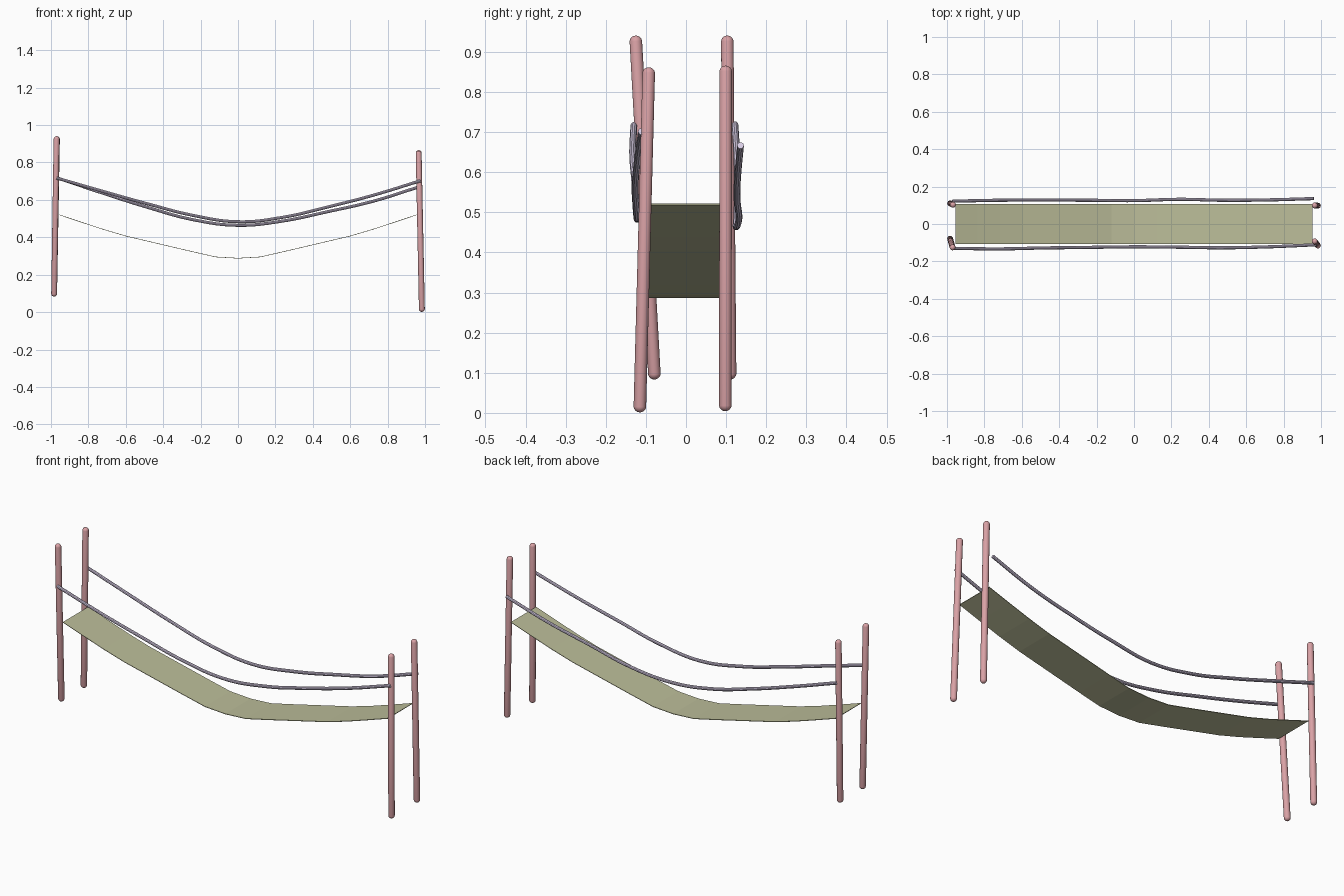
import bpy, bmesh
from mathutils import Vector

if "Cube" in bpy.data.objects:
    bpy.data.objects.remove(bpy.data.objects["Cube"])


def material(name, rgb):
    m = bpy.data.materials.new(name)
    m.diffuse_color = (*rgb, 1)
    m.use_nodes = True
    m.node_tree.nodes["Principled BSDF"].inputs["Base Color"].default_value = m.diffuse_color
    return m


POST = material("post_red", (0.70, 0.36, 0.38))
DECK = material("deck_olive", (0.50, 0.51, 0.32))
ROPE = material("rope_lilac", (0.72, 0.64, 0.82))


def link(name, bm, mat, smooth):
    me = bpy.data.meshes.new(name)
    bmesh.ops.recalc_face_normals(bm, faces=bm.faces)
    for f in bm.faces:
        f.smooth = smooth
    bm.to_mesh(me)
    bm.free()
    me.materials.append(mat)
    ob = bpy.data.objects.new(name, me)
    bpy.context.collection.objects.link(ob)
    return ob


# Leaning round-ended posts: a sphere stretched between two end centres
def post(name, bottom, top, r=0.0158):
    a, b = Vector(bottom), Vector(top)
    bm = bmesh.new()
    bmesh.ops.create_uvsphere(bm, u_segments=20, v_segments=11, radius=r)
    half = (b - a).length / 2
    for v in bm.verts:
        v.co.z += half if v.co.z > 0 else -half
    ob = link(name, bm, POST, True)
    ob.location = (a + b) / 2
    ob.rotation_mode = 'QUATERNION'
    ob.rotation_quaternion = (b - a).to_track_quat('Z', 'Y')


post("post_right_front", (0.983, -0.115, 0.017), (0.966, -0.093, 0.846))
post("post_right_back", (0.983, 0.098, 0.020), (0.966, 0.099, 0.850))
post("post_left_front", (-0.983, -0.079, 0.099), (-0.970, -0.125, 0.925))
post("post_left_back", (-0.983, 0.110, 0.099), (-0.968, 0.103, 0.925))

# Sagging deck of flat planks, symmetric half profile at plank spacing
SAG = [0.288, 0.295, 0.322, 0.350, 0.378, 0.406, 0.441, 0.480, 0.520]
STEP = 0.955 / 8
bm = bmesh.new()
rows = []
for i in range(-8, 9):
    z = SAG[abs(i)]
    rows.append([bm.verts.new((i * STEP, y, z + dz))
                 for y, dz in ((-0.106, -0.0015), (0.106, -0.0015),
                               (0.106, 0.0015), (-0.106, 0.0015))])
for r0, r1 in zip(rows, rows[1:]):
    for k in range(4):
        j = (k + 1) % 4
        bm.faces.new((r0[k], r0[j], r1[j], r1[k]))
bm.faces.new(rows[0])
bm.faces.new(rows[-1])
link("deck", bm, DECK, False)


# Handrail ropes following smooth sagging paths
def rope(name, pts, r=0.0085):
    cu = bpy.data.curves.new(name, 'CURVE')
    cu.dimensions = '3D'
    cu.bevel_depth = r
    cu.bevel_resolution = 3
    cu.use_fill_caps = True
    cu.resolution_u = 8
    sp = cu.splines.new('BEZIER')
    sp.bezier_points.add(len(pts) - 1)
    for bp, p in zip(sp.bezier_points, pts):
        bp.co = p
        bp.handle_left_type = bp.handle_right_type = 'AUTO'
    cu.materials.append(ROPE)
    ob = bpy.data.objects.new(name, cu)
    bpy.context.collection.objects.link(ob)
    bpy.context.view_layer.objects.active = ob
    ob.select_set(True)
    bpy.ops.object.convert(target='MESH')
    bpy.ops.object.shade_smooth_by_angle()
    ob.select_set(False)


rope("rope_front", [(-0.97, -0.130, 0.717), (-0.72, -0.133, 0.645),
                    (-0.48, -0.128, 0.578), (-0.24, -0.125, 0.517),
                    (0, -0.122, 0.483), (0.24, -0.124, 0.507),
                    (0.48, -0.127, 0.562), (0.72, -0.122, 0.624),
                    (0.975, -0.111, 0.702)])
rope("rope_back", [(-0.97, 0.122, 0.719), (-0.72, 0.127, 0.635),
                   (-0.48, 0.128, 0.559), (-0.24, 0.127, 0.494),
                   (0, 0.125, 0.464), (0.24, 0.132, 0.487),
                   (0.48, 0.127, 0.537), (0.72, 0.129, 0.592),
                   (0.96, 0.136, 0.667)])
